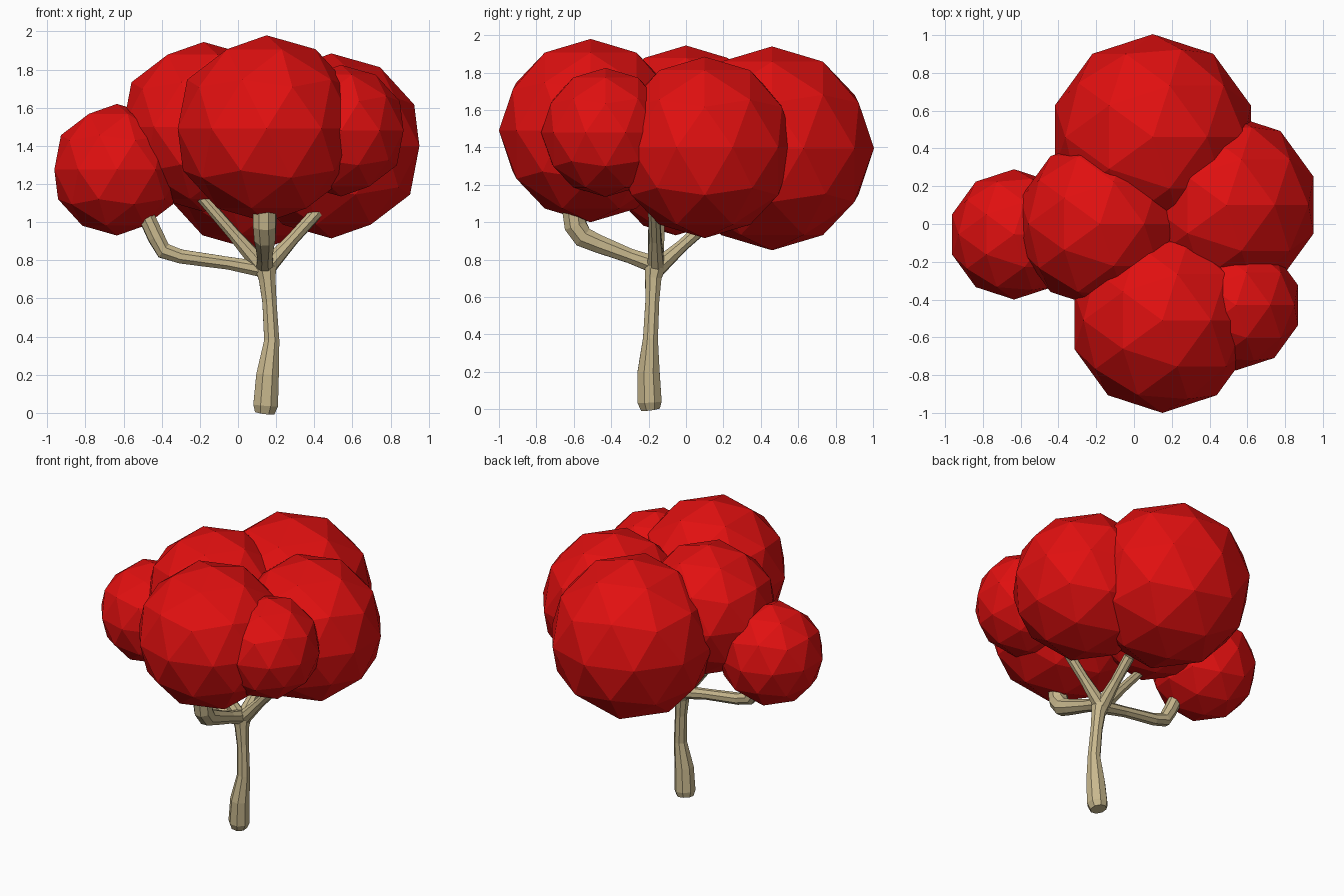
import bpy, bmesh, math
from mathutils import Vector

cube = bpy.data.objects.get("Cube")
if cube:
    bpy.data.objects.remove(cube, do_unlink=True)


def make_material(name, color):
    mat = bpy.data.materials.new(name)
    mat.use_nodes = True
    mat.diffuse_color = color
    mat.node_tree.nodes["Principled BSDF"].inputs["Base Color"].default_value = color
    return mat


red = make_material("red_leaves", (0.75, 0.005, 0.005, 1))
bark = make_material("pale_bark", (0.58, 0.48, 0.27, 1))


def add_mesh(name, bm, mat):
    mesh = bpy.data.meshes.new(name)
    bmesh.ops.recalc_face_normals(bm, faces=bm.faces[:])
    bm.to_mesh(mesh)
    bm.free()
    mesh.materials.append(mat)
    obj = bpy.data.objects.new(name, mesh)
    bpy.context.collection.objects.link(obj)
    return obj


def foliage(name, center, radius):
    bm = bmesh.new()
    bmesh.ops.create_icosphere(bm, subdivisions=2, radius=radius)
    add_mesh(name, bm, red).location = center


def limb(name, path, sides=8):
    """Faceted tube through (x, y, z, radius) points."""
    bm = bmesh.new()
    points = [Vector(p[:3]) for p in path]
    rings = []
    side = None
    for i, point in enumerate(points):
        along = (points[min(i + 1, len(points) - 1)] - points[max(i - 1, 0)]).normalized()
        if side is None:
            side = along.orthogonal()
        side = (side - along * side.dot(along)).normalized()
        up = along.cross(side)
        ring = []
        for k in range(sides):
            a = math.tau * (k + 0.5) / sides
            ring.append(bm.verts.new(point + (side * math.cos(a) + up * math.sin(a)) * path[i][3]))
        rings.append(ring)
    for low, high in zip(rings, rings[1:]):
        for k in range(sides):
            n = (k + 1) % sides
            bm.faces.new((low[k], low[n], high[n], high[k]))
    bm.faces.new(rings[0])
    bm.faces.new(rings[-1])
    add_mesh(name, bm, bark)


# Foliage clumps
foliage("front_foliage", (0.15, -0.51, 1.49), 0.49)
foliage("back_foliage", (0.1, 0.46, 1.395), 0.545)
foliage("left_foliage", (0.49, 0.1, 1.4), 0.485)
foliage("middle_foliage", (-0.18, 0, 1.5), 0.445)
foliage("small_right_foliage", (-0.635, -0.055, 1.275), 0.345)
foliage("small_front_foliage", (0.54, -0.43, 1.48), 0.345)

# Trunk, pinched at mid height
limb("trunk", [(0.14, -0.19, 0, 0.055), (0.145, -0.195, 0.04, 0.07),
               (0.155, -0.2, 0.2, 0.064), (0.177, -0.19, 0.38, 0.043),
               (0.165, -0.18, 0.58, 0.04), (0.153, -0.175, 0.7, 0.047),
               (0.145, -0.165, 0.76, 0.06), (0.14, -0.16, 0.82, 0.04)])

# Bent branches
limb("right_branch", [(0.14, -0.16, 0.75, 0.045), (-0.05, -0.16, 0.785, 0.036),
                      (-0.3, -0.16, 0.82, 0.04), (-0.39, -0.16, 0.85, 0.046),
                      (-0.43, -0.16, 0.92, 0.046), (-0.49, -0.155, 1.05, 0.045)])
limb("front_branch", [(0.14, -0.16, 0.77, 0.05), (0.14, -0.3, 0.82, 0.042),
                      (0.14, -0.47, 0.885, 0.052), (0.14, -0.55, 0.92, 0.06),
                      (0.14, -0.59, 0.98, 0.064), (0.14, -0.6, 1.06, 0.064)])

# Straight branches
start = (0.14, -0.16, 0.75, 0.05)
for name, tip in (("middle_branch", (-0.19, -0.17, 1.13, 0.03)),
                  ("left_branch", (0.43, -0.17, 1.07, 0.034)),
                  ("back_branch", (0.14, 0.12, 1.0, 0.036))):
    middle = tuple((a + b) / 2 for a, b in zip(start[:3], tip[:3])) + (0.034,)
    limb(name, [start, middle, tip])
